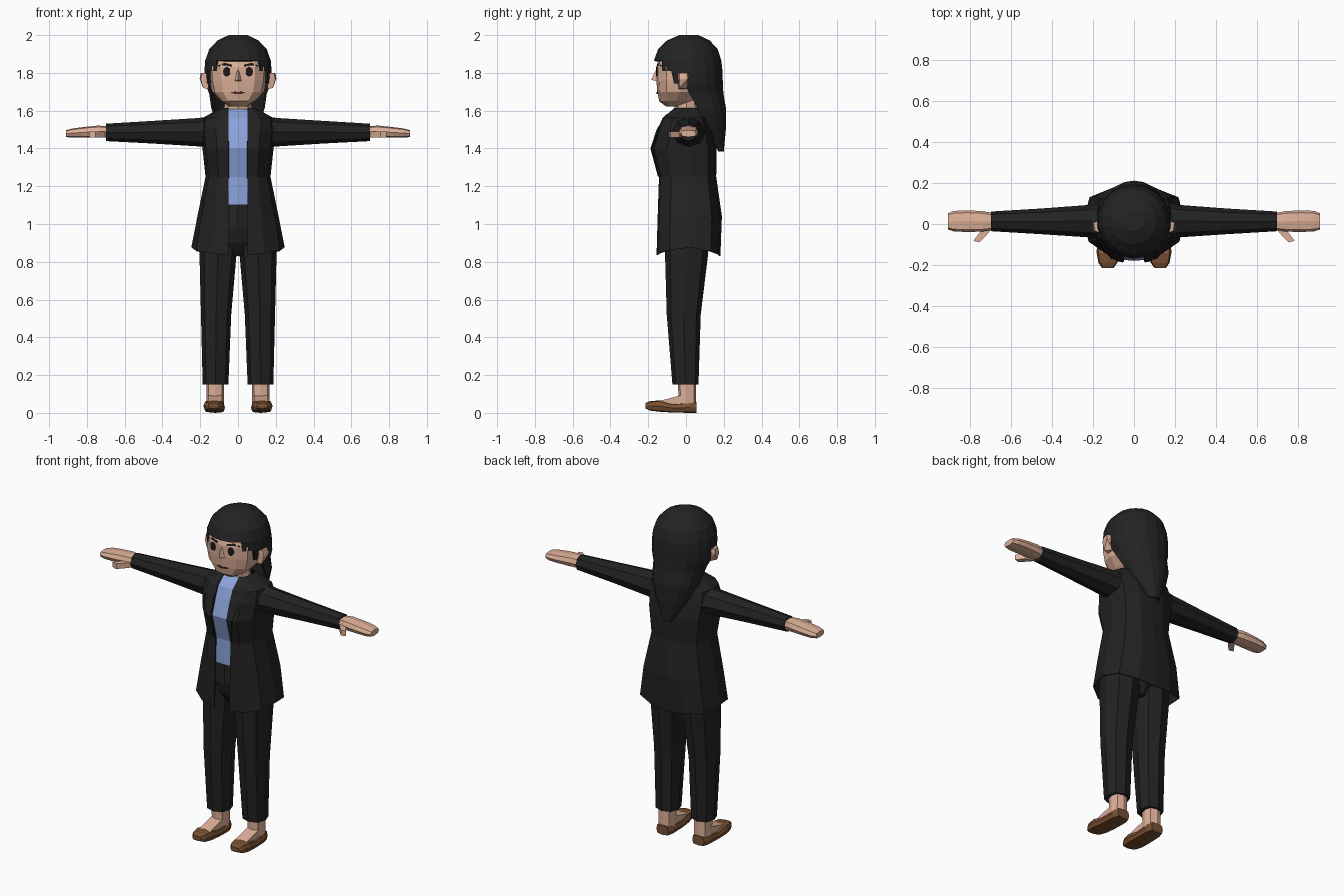
import bpy, bmesh, math
from mathutils import Vector
from mathutils.bvhtree import BVHTree


def material(name, rgb):
    m = bpy.data.materials.new(name)
    m.diffuse_color = (*rgb, 1)
    return m


SUIT = material("suit_black", (0.016, 0.016, 0.016))
HAIR = material("hair_black", (0.017, 0.017, 0.017))
SKIN = material("skin", (0.72, 0.43, 0.31))
SHIRT = material("shirt_blue", (0.26, 0.36, 0.70))
SHOE = material("shoe_brown", (0.19, 0.08, 0.033))
FEATURE = material("feature_dark", (0.012, 0.010, 0.010))
LIP = material("mouth_dark", (0.10, 0.03, 0.025))


def finish(name, bm, mat, mirror=False, thick=0.0):
    bmesh.ops.remove_doubles(bm, verts=bm.verts, dist=0.0002)
    bmesh.ops.recalc_face_normals(bm, faces=bm.faces)
    # make open shells face outwards
    mid = sum((v.co for v in bm.verts), Vector()) / len(bm.verts)
    if sum(f.normal.dot(f.calc_center_median() - mid) * f.calc_area() for f in bm.faces) < 0:
        bmesh.ops.reverse_faces(bm, faces=bm.faces)
    me = bpy.data.meshes.new(name)
    bm.to_mesh(me)
    bm.free()
    me.materials.append(mat)
    ob = bpy.data.objects.new(name, me)
    bpy.context.collection.objects.link(ob)
    if mirror:
        ob.modifiers.new("mirror", 'MIRROR').use_mirror_merge = False
    if thick:
        s = ob.modifiers.new("thickness", 'SOLIDIFY')
        s.thickness, s.offset = thick, -1
    return ob


def loft(name, rings, mat, closed=True, cap=(True, True), drop=None, **kw):
    bm = bmesh.new()
    rows = [[bm.verts.new(p) for p in r] for r in rings]
    n = len(rows[0])
    for i in range(len(rows) - 1):
        for j in range(n if closed else n - 1):
            if drop and drop(i, j):
                continue
            k = (j + 1) % n
            bm.faces.new((rows[i][j], rows[i][k], rows[i + 1][k], rows[i + 1][j]))
    if closed:
        for use, row in zip(cap, (rows[0], rows[-1])):
            if use:
                bm.faces.new(row)
    return finish(name, bm, mat, **kw)


def hull(name, pts, mat, **kw):
    bm = bmesh.new()
    for p in pts:
        bm.verts.new(p)
    bmesh.ops.convex_hull(bm, input=bm.verts)
    return finish(name, bm, mat, **kw)


def oval(n, rx, ry, power=1.0):
    """2D ring starting at the front; power < 1 makes it boxier."""
    out = []
    for i in range(n):
        t = 2 * math.pi * i / n
        s, c = math.sin(t), -math.cos(t)
        out.append((math.copysign(abs(s) ** power, s) * rx, math.copysign(abs(c) ** power, c) * ry))
    return out


def ring_z(z, cx, cy, rx, ry, n=8, power=1.0):
    return [(cx + a, cy + b, z) for a, b in oval(n, rx, ry, power)]


def ring_x(x, cy, cz, ry, rz, n=8, power=1.0):
    return [(x, cy + a, cz + b) for a, b in oval(n, ry, rz, power)]


def ring_y(y, cx, hw, z0, z1):
    return [(cx + a, y, (z0 + z1) / 2 + b) for a, b in oval(8, hw, (z1 - z0) / 2, 0.5)]


def surface(ob):
    return BVHTree.FromPolygons([v.co for v in ob.data.vertices],
                                [tuple(p.vertices) for p in ob.data.polygons])


def project(tree, x, z, lift):
    hit = tree.ray_cast(Vector((x, -1, z)), Vector((0, 1, 0)))[0]
    return (x, (hit.y if hit else -0.12) - lift, z)


# jacket: open shell from the front edge round the back
def jacket_row(z, w, yf, yb, lift=0.0):
    half = [(0.05, yf), (0.05 + 0.45 * (w - 0.05), yf * 0.93), (0.9 * w, yf * 0.55), (w, 0.02),
            (0.88 * w, yb * 0.72), (0.45 * w, yb * 0.95), (0, yb)]
    half = [(x, y, z + lift * x / w * (1 - abs(y) / 0.3)) for x, y in half]
    return half + [(-x, y, h) for x, y, h in half[-2::-1]]


levels = [(1.615, 0.09, -0.06, 0.075), (1.56, 0.19, -0.125, 0.12), (1.50, 0.20, -0.15, 0.14),
          (1.40, 0.188, -0.183, 0.162), (1.25, 0.172, -0.143, 0.16), (1.04, 0.215, -0.15, 0.19)]
rows = [jacket_row(*l) for l in levels] + [jacket_row(0.83, 0.247, -0.156, 0.182, 0.05)]
jacket = loft("jacket", rows, SUIT, closed=False, thick=0.006)
cloth = surface(jacket)

# lapels
lapel = [(1.58, 0.075), (1.50, 0.105), (1.45, 0.10), (1.40, 0.085), (1.25, 0.06)]
loft("lapel", [[project(cloth, x, z, 0.006) for x in (0.053, w)] for z, w in lapel],
     SUIT, closed=False, mirror=True, thick=0.004)

# shirt front, just behind the jacket edges
loft("shirt", [[(x, yf + 0.004 + abs(x) * 0.06, z) for x in (-0.065, 0, 0.065)]
               for z, yf in ((1.61, -0.064), (1.56, -0.125), (1.50, -0.15), (1.40, -0.183),
                             (1.25, -0.143), (1.10, -0.146))],
     SHIRT, closed=False, thick=0.008)

# sleeves
loft("sleeve", [ring_x(0.15, 0.015, 1.487, 0.095, 0.082), ring_x(0.21, 0.014, 1.486, 0.08, 0.075),
                ring_x(0.45, 0.013, 1.486, 0.063, 0.06), ring_x(0.70, 0.013, 1.485, 0.048, 0.046)],
     SUIT, mirror=True)

# hands and thumbs
loft("hand", [ring_x(x, y, z, a, b, 8, 0.7) for x, y, z, a, b in
              ((0.68, 0.012, 1.487, 0.040, 0.030), (0.74, 0.013, 1.489, 0.050, 0.032),
               (0.82, 0.014, 1.485, 0.053, 0.028), (0.88, 0.014, 1.481, 0.050, 0.024),
               (0.91, 0.013, 1.479, 0.040, 0.018))], SKIN, mirror=True)
hull("thumb", [(x, y, z) for x, y in ((0.695, -0.02), (0.71, -0.042), (0.755, -0.09), (0.785, -0.082),
                                      (0.75, -0.035)) for z in (1.458, 1.49)], SKIN, mirror=True)

# trousers
loft("trouser_hips", [ring_z(1.12, 0, 0.01, 0.14, 0.135), ring_z(0.97, 0, 0.005, 0.185, 0.135),
                      ring_z(0.90, 0, 0.005, 0.17, 0.115), ring_z(0.83, 0, 0.005, 0.05, 0.07)], SUIT)
loft("trouser_leg", [ring_z(z, cx, cy, rx, ry, 8, 0.85) for z, cx, cy, rx, ry in
                     ((0.98, 0.098, 0.003, 0.095, 0.118), (0.84, 0.106, 0.003, 0.098, 0.114),
                      (0.52, 0.116, -0.012, 0.080, 0.090), (0.15, 0.119, -0.003, 0.068, 0.069))],
     SUIT, mirror=True)

# ankles, insteps and shoes
loft("ankle", [ring_z(0.17, 0.12, 0.005, 0.046, 0.048, 8, 0.75),
               ring_z(0.03, 0.12, 0.007, 0.046, 0.045, 8, 0.75)], SKIN, mirror=True)
hull("instep", [(x, y, z) for x in (0.085, 0.158) for y, z in
                ((0, 0.03), (0, 0.10), (-0.04, 0.088), (-0.145, 0.062), (-0.145, 0.03))],
     SKIN, mirror=True)
loft("shoe", [ring_y(*r) for r in
              ((0.055, 0.121, 0.040, 0, 0.058), (0.02, 0.121, 0.052, 0, 0.056),
               (-0.07, 0.124, 0.055, 0.002, 0.048), (-0.14, 0.127, 0.056, 0.006, 0.066),
               (-0.19, 0.128, 0.046, 0.012, 0.062), (-0.215, 0.128, 0.028, 0.024, 0.052))],
     SHOE, mirror=True)

# neck and head
loft("neck", [ring_z(1.55, 0, 0.005, 0.078, 0.065), ring_z(1.69, 0, 0, 0.068, 0.06)], SKIN)
head = loft("head", [ring_z(z, 0, (f + b) / 2, rx, (b - f) / 2, 12, 0.78) for z, rx, f, b in
                     ((1.622, 0.045, -0.105, 0.01), (1.65, 0.09, -0.142, 0.04),
                      (1.70, 0.138, -0.152, 0.08), (1.76, 0.152, -0.157, 0.10),
                      (1.83, 0.154, -0.158, 0.11), (1.88, 0.145, -0.142, 0.11),
                      (1.94, 0.09, -0.08, 0.08))], SKIN)
face = surface(head)
hull("nose", [(-0.024, -0.145, 1.755), (0.024, -0.145, 1.755), (0, -0.184, 1.763),
              (0, -0.157, 1.82), (0.01, -0.145, 1.82), (-0.01, -0.145, 1.82)], SKIN)
hull("ear", [(0.155, -0.04, 1.715), (0.155, 0.005, 1.715), (0.155, -0.045, 1.80), (0.155, 0.02, 1.80),
             (0.185, -0.035, 1.72), (0.198, -0.035, 1.765), (0.203, 0.01, 1.77), (0.198, 0.005, 1.80),
             (0.19, -0.035, 1.80)], SKIN, mirror=True)


# painted features follow the face surface
def strip(name, line, mat, mirror=False):
    loft(name, [[project(face, x, z + s * h, 0.005) for s in (-1, 1)] for x, z, h in line],
         mat, closed=False, mirror=mirror, thick=0.003)


strip("eye", [(0.060 + 0.018 * math.cos(t), 1.806, 0.003 + 0.022 * math.sin(t))
              for t in [math.pi * i / 6 for i in range(7)]], FEATURE, True)
strip("eyebrow", [(0.032, 1.839, 0.005), (0.07, 1.847, 0.006), (0.105, 1.838, 0.003)], FEATURE, True)
strip("mouth", [(-0.036, 1.696, 0.002), (-0.015, 1.694, 0.006), (0, 1.693, 0.005),
                (0.015, 1.694, 0.006), (0.036, 1.696, 0.002)], LIP)

# hair: cap with the face cut away, tapering to a tail down the back
hair = [(2.0, 0.05, -0.035, 0.065), (1.972, 0.11, -0.10, 0.125), (1.925, 0.155, -0.148, 0.168),
        (1.865, 0.176, -0.170, 0.187), (1.81, 0.181, -0.168, 0.193), (1.745, 0.178, -0.15, 0.195),
        (1.69, 0.155, -0.11, 0.198), (1.61, 0.143, -0.04, 0.212), (1.51, 0.105, 0.03, 0.212),
        (1.385, 0.03, 0.15, 0.20)]
cut = [0, 0, 0, 2, 3, 4, 4, 4, 4]
loft("hair", [ring_z(z, 0, (f + b) / 2, rx, (b - f) / 2, 18) for z, rx, f, b in hair], HAIR,
     cap=(True, False), drop=lambda i, j: min(j, 17 - j) < cut[i], thick=0.012)
